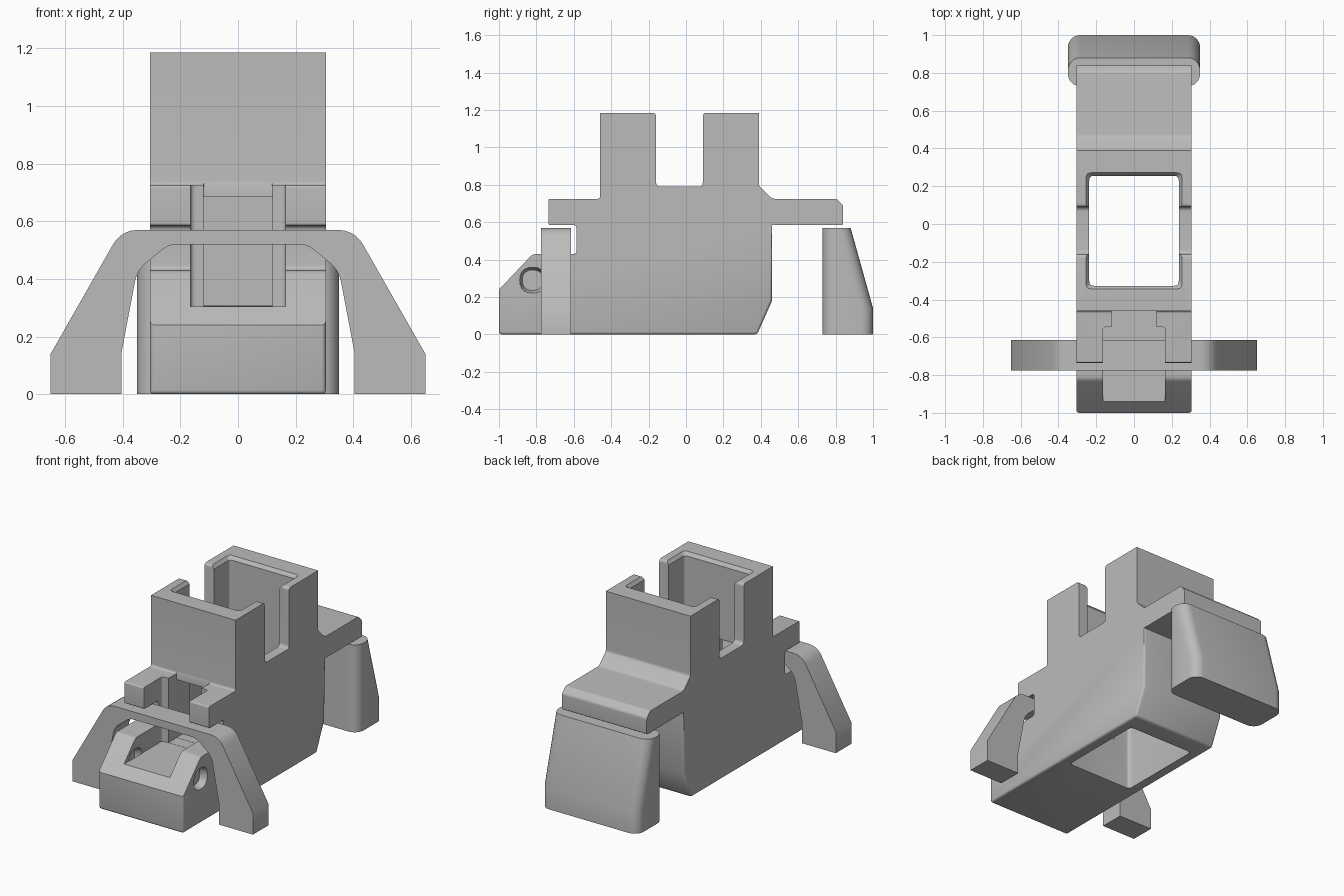
import bpy, bmesh
from mathutils import Vector

if "Cube" in bpy.data.objects:
    bpy.data.objects.remove(bpy.data.objects["Cube"])

grey = bpy.data.materials.new("plain_grey")
grey.use_nodes = True
colour = (0.5, 0.5, 0.5, 1)
grey.diffuse_color = colour
grey.node_tree.nodes["Principled BSDF"].inputs["Base Color"].default_value = colour


def rounded(points):
    """Replace each corner that carries a radius with a short curve."""
    out = []
    for i, p in enumerate(points):
        c = Vector(p[:2])
        if len(p) < 3:
            out.append(c)
            continue
        a = Vector(points[i - 1][:2]) - c
        b = Vector(points[(i + 1) % len(points)][:2]) - c
        a, b = c + a.normalized() * p[2], c + b.normalized() * p[2]
        for k in range(6):
            t = k / 5
            out.append(a * (1 - t) ** 2 + c * 2 * t * (1 - t) + b * t * t)
    return out


def rect(x, lo, hi, r):
    return [(-x, lo, r), (x, lo, r), (x, hi, r), (-x, hi, r)]


def prism(name, points, axis, lo, hi, end_points=None, bevel=None, width=0, segments=3):
    """Extrude a profile along an axis, optionally towards a second profile."""
    bm = bmesh.new()
    place = {"x": lambda p, d: (d, p.x, p.y),
             "y": lambda p, d: (p.x, d, p.y),
             "z": lambda p, d: (p.x, p.y, d)}[axis]
    a = [bm.verts.new(place(p, lo)) for p in rounded(points)]
    b = [bm.verts.new(place(p, hi)) for p in rounded(end_points or points)]
    bm.faces.new(a)
    bm.faces.new(b)
    for i in range(len(a)):
        bm.faces.new((a[i - 1], a[i], b[i], b[i - 1]))
    bmesh.ops.recalc_face_normals(bm, faces=bm.faces)
    if bevel:
        bmesh.ops.bevel(bm, geom=[e for e in bm.edges if bevel(*[v.co for v in e.verts])],
                        offset=width, segments=segments, profile=0.5, affect="EDGES")
    mesh = bpy.data.meshes.new(name)
    bm.to_mesh(mesh)
    bm.free()
    obj = bpy.data.objects.new(name, mesh)
    bpy.context.collection.objects.link(obj)
    mesh.materials.append(grey)
    return obj


def activate(obj):
    bpy.ops.object.select_all(action="DESELECT")
    obj.select_set(True)
    bpy.context.view_layer.objects.active = obj


def cut(obj, cutter):
    cutter.hide_render = True
    mod = obj.modifiers.new("cut", "BOOLEAN")
    mod.operation, mod.solver, mod.object = "DIFFERENCE", "EXACT", cutter
    activate(obj)
    bpy.ops.object.modifier_apply(modifier=mod.name)
    bpy.data.objects.remove(cutter)


# Main body: side profile with two towers, shelves and sloped nose
side = [(-1, 0), (0.38, 0), (0.46, 0.18), (0.46, 0.585),
        (0.84, 0.585, 0.01), (0.84, 0.69, 0.01), (0.805, 0.725, 0.01), (0.46, 0.725, 0.02),
        (0.39, 0.795, 0.01), (0.39, 1.185), (0.09, 1.185, 0.02), (0.09, 0.79, 0.025),
        (-0.16, 0.79, 0.025), (-0.16, 1.185, 0.02), (-0.46, 1.185), (-0.46, 0.725, 0.015),
        (-0.735, 0.725, 0.01), (-0.735, 0.585, 0.01), (-0.585, 0.585, 0.02),
        (-0.585, 0.43, 0.02), (-0.82, 0.43, 0.02), (-1, 0.24)]


def low_edge(p, q):
    bottom = max(p.z, q.z) < 0.01
    front = max(p.y, q.y) < -0.99
    rear = min(p.y, q.y) > 0.37 and max(p.z, q.z) < 0.59 and max(p.y, q.y) < 0.47
    return bottom or ((front or rear) and abs(p.x - q.x) < 0.01)


body = prism("body", side, "x", -0.305, 0.305, bevel=low_edge, width=0.014)

# Vertical well with a chamfered mouth
cut(body, prism("well", rect(0.237, -0.327, 0.255, 0.025), "z", -0.1, 1.3))
cut(body, prism("well_mouth", rect(0.235, -0.325, 0.253, 0.025), "z", 1.16, 1.19,
                rect(0.257, -0.347, 0.275, 0.025)))

# Front channel: wide at the nose, narrow through the wall into the well
cut(body, prism("wide_channel", rect(0.165, -1.1, -0.545, 0.02), "z", 0.305, 0.9))
cut(body, prism("open_channel", rect(0.12, -0.6, -0.461, 0.005), "z", 0.306, 0.95))
cut(body, prism("covered_channel", [(-0.121, 0.307), (0.121, 0.307), (0.121, 0.685),
                                    (-0.121, 0.685)], "y", -0.5, -0.25))

# Round recesses on both faces of each nose cheek
def circle(r):
    return [(-0.82 + r, 0.29 + r, r), (-0.82 - r, 0.29 + r, r),
            (-0.82 - r, 0.29 - r, r), (-0.82 + r, 0.29 - r, r)]


for s in (-1, 1):
    cut(body, prism("outer_recess", circle(0.07), "x", s * 0.307, s * 0.26, circle(0.055)))
    cut(body, prism("inner_recess", circle(0.07), "x", s * 0.163, s * 0.21, circle(0.055)))

# Front legs: one arch straddling the nose
half = [(0.65, 0), (0.65, 0.14), (0.405, 0.57, 0.06)]
inner = [(0.24, 0.52, 0.03), (0.35, 0.43, 0.04), (0.405, 0.14), (0.405, 0)]
mirror = lambda pts: [(-p[0], *p[1:]) for p in reversed(pts)]
arch = prism("front_legs", half + mirror(half) + mirror(inner) + inner, "y", -0.775, -0.615)

# Rear leg: tapered block with rounded upright corners
rear = prism("rear_leg", [(0.73, 0), (1, 0), (1, 0.14), (0.88, 0.57), (0.73, 0.57)],
             "x", -0.35, 0.35, bevel=lambda p, q: abs(p.z - q.z) > 0.05,
             width=0.065, segments=6)

for obj in (body, arch, rear):
    activate(obj)
    bpy.ops.object.shade_smooth_by_angle(angle=0.6)
